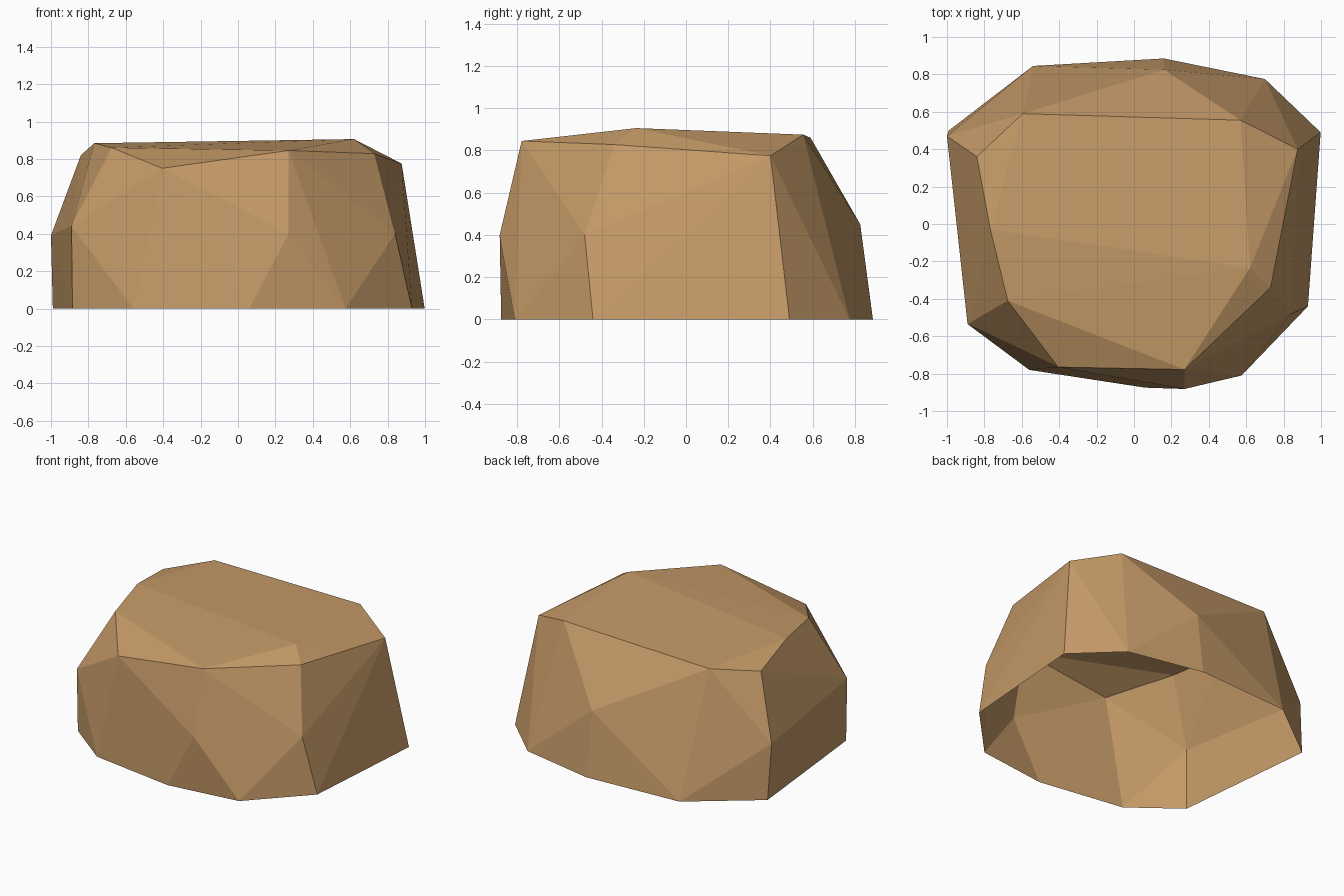
import bpy, bmesh

# Corner points of the boulder, in rings from the ground up
base = [(-0.99, 0.50), (-0.54, 0.845), (0.16, 0.885), (0.70, 0.775), (0.998, 0.49),
        (0.93, -0.44), (0.575, -0.81), (0.06, -0.875), (-0.56, -0.78), (-0.885, -0.53)]
middle = [(-1.0, 0.47, 0.39), (0.16, 0.825, 0.45), (0.84, -0.48, 0.40),
          (0.27, -0.882, 0.40), (-0.89, -0.535, 0.44)]
crown = [(-0.84, 0.36, 0.82), (-0.595, 0.59, 0.86), (0.57, 0.555, 0.875),
         (0.875, 0.40, 0.775), (0.73, -0.34, 0.828), (0.27, -0.778, 0.845),
         (-0.405, -0.765, 0.75), (-0.675, -0.41, 0.86),
         (-0.768, -0.03, 0.884), (0.62, -0.235, 0.906)]

# Faceted shell wrapped around the points
bm = bmesh.new()
for p in [(x, y, 0.0) for x, y in base] + middle + crown:
    bm.verts.new(p)
bmesh.ops.convex_hull(bm, input=bm.verts)
bmesh.ops.recalc_face_normals(bm, faces=bm.faces)

# The underside is open
ground = [f for f in bm.faces if all(v.co.z < 0.001 for v in f.verts)]
bmesh.ops.delete(bm, geom=ground, context='FACES')

mesh = bpy.data.meshes.new("boulder")
bm.to_mesh(mesh)
bm.free()

# Single sandy brown colour
stone = bpy.data.materials.new("sandy brown stone")
stone.diffuse_color = (0.56, 0.325, 0.138, 1.0)
mesh.materials.append(stone)

boulder = bpy.data.objects.new("boulder", mesh)
bpy.context.collection.objects.link(boulder)
